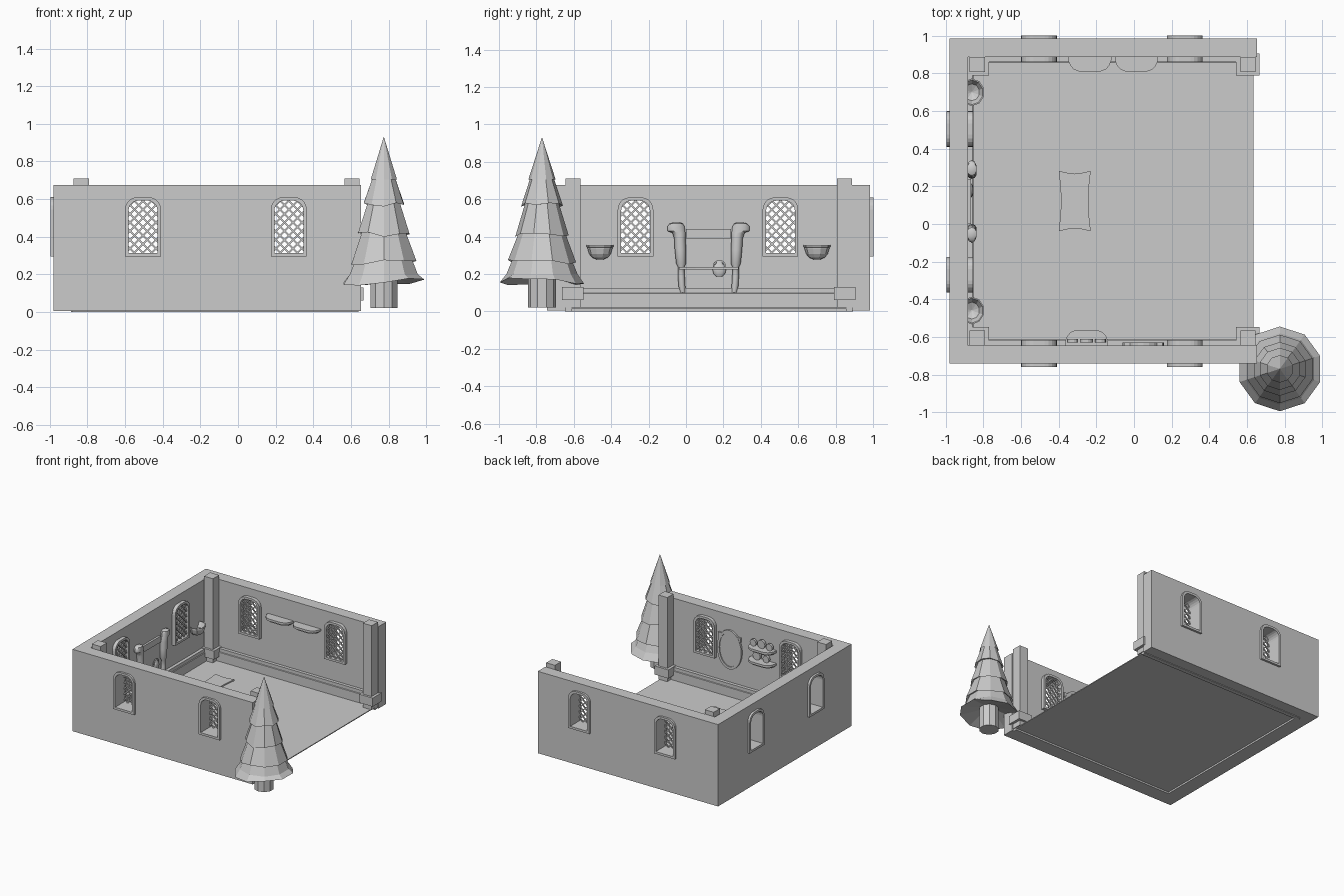
import bpy, bmesh, math, random

if "Cube" in bpy.data.objects:
    bpy.data.objects.remove(bpy.data.objects["Cube"])

random.seed(4)
GREY = bpy.data.materials.new("plain grey")
GREY.diffuse_color = (0.6, 0.6, 0.6, 1)
GREY.use_nodes = True
GREY.node_tree.nodes["Principled BSDF"].inputs["Base Color"].default_value = GREY.diffuse_color


def finish(name, bm, smooth=False):
    bmesh.ops.remove_doubles(bm, verts=bm.verts, dist=1e-5)
    bmesh.ops.recalc_face_normals(bm, faces=bm.faces)
    for f in bm.faces:
        f.smooth = False
    me = bpy.data.meshes.new(name)
    bm.to_mesh(me)
    bm.free()
    me.materials.append(GREY)
    ob = bpy.data.objects.new(name, me)
    bpy.context.collection.objects.link(ob)
    if smooth:
        bpy.ops.object.select_all(action='DESELECT')
        ob.select_set(True)
        bpy.context.view_layer.objects.active = ob
        bpy.ops.object.shade_smooth_by_angle(angle=math.radians(40))
    return ob


def slab(name, loops, a, b, place):
    """Filled outlines (inner loops are holes) from depth a to b, put in the room by place(u, v, w)."""
    cu = bpy.data.curves.new(name, 'CURVE')
    cu.dimensions, cu.fill_mode, cu.extrude = '2D', 'BOTH', (b - a) / 2
    for loop in loops:
        sp = cu.splines.new('POLY')
        sp.points.add(len(loop) - 1)
        sp.use_cyclic_u = True
        for p, (u, v) in zip(sp.points, loop):
            p.co = (u, v, 0, 1)
    tmp = bpy.data.objects.new("tmp", cu)
    bpy.context.collection.objects.link(tmp)
    dg = bpy.context.evaluated_depsgraph_get()
    me = bpy.data.meshes.new_from_object(tmp.evaluated_get(dg))
    bm = bmesh.new()
    bm.from_mesh(me)
    bpy.data.objects.remove(tmp)
    bpy.data.meshes.remove(me)
    for v in bm.verts:
        v.co = place(v.co.x, v.co.y, v.co.z + (a + b) / 2)
    return finish(name, bm)


def box(name, x0, x1, y0, y1, z0, z1):
    bm = bmesh.new()
    bmesh.ops.create_cube(bm, size=1)
    for v in bm.verts:
        v.co = (x0 + (v.co.x + .5) * (x1 - x0), y0 + (v.co.y + .5) * (y1 - y0),
                z0 + (v.co.z + .5) * (z1 - z0))
    return finish(name, bm)


def loft(name, rings, n, smooth=False, jitter=None):
    """Stack of horizontal ellipses (x, y, z, rx, ry), closed at both ends."""
    bm = bmesh.new()
    prev = None
    for k, (x, y, z, rx, ry) in enumerate(rings):
        ring = []
        for i in range(n):
            t = math.pi / 2 + 2 * math.pi * i / n
            dz = jitter(k, i) if jitter else 0
            ring.append(bm.verts.new((x + rx * math.cos(t), y + ry * math.sin(t), z + dz)))
        if prev:
            for i in range(n):
                bm.faces.new((prev[i], prev[(i + 1) % n], ring[(i + 1) % n], ring[i]))
        else:
            bm.faces.new(ring)
        prev = ring
    bm.faces.new(prev)
    return finish(name, bm, smooth)


def rect(u0, u1, v0, v1):
    return [(u0, v0), (u1, v0), (u1, v1), (u0, v1)]


def ellipse(u, v, a, b, n=20):
    return [(u + a * math.cos(2 * math.pi * i / n), v + b * math.sin(2 * math.pi * i / n)) for i in range(n)]


def arch(c, inset):
    h, r = .095 - inset, .065 - inset * .6
    lo, hi = .295 + inset, .61 - inset
    pts = [(c - h, lo), (c + h, lo)]
    for s, a0 in ((1, 0), (-1, 90)):
        for i in range(6):
            t = math.radians(a0 + 18 * i)
            pts.append((c + s * (h - r) + r * math.cos(t), hi - r + r * math.sin(t)))
    return pts


def clip(poly, a, b, c):
    """Keep the part of a convex polygon where a*u + b*v <= c."""
    out = []
    for p, q in zip(poly, poly[1:] + poly[:1]):
        dp, dq = a * p[0] + b * p[1] - c, a * q[0] + b * q[1] - c
        if dp <= 0:
            out.append(p)
        if dp * dq < 0:
            t = dp / (dp - dq)
            out.append((p[0] + t * (q[0] - p[0]), p[1] + t * (q[1] - p[1])))
    return out


# Walls: w runs inward from the outer face
front = lambda u, v, w: (u, -.742 + w, v)
back = lambda u, v, w: (u, .985 - w, v)
left = lambda u, v, w: (-.98 + w, u, v)
flat = lambda u, v, w: (u, v, w)
WALLS = (("front", front, -.98, .653, (-.505, .27)),
         ("back", back, -.98, .653, (-.505, .27)),
         ("left", left, -.645, .888, (-.27, .505)))
for wn, place, u0, u1, centres in WALLS:
    slab(wn + "_wall", [rect(u0, u1, .005, .675)] + [arch(c, .009) for c in centres], 0, .097, place)
    for c in centres:
        slab(wn + "_window_frame", [arch(c, 0), arch(c, .018)], -.017, .125, place)
        for s in (1, -1):                       # crossing lattice bars
            bars = []
            for k in range(-8, 9):
                m = c + s * .4525 + k * .046
                bar = clip(clip(arch(c, .014), 1, s, m + .0065), -1, -s, -m + .0065)
                if len(bar) > 2:
                    bars.append(bar)
            slab(wn + "_window_lattice", bars, .1 + .003 * s, .108 + .003 * s, place)

# Floor, set slightly above the bottom of the skirting
box("floor", -.875, .635, -.635, .88, .014, .021)

# Skirting with a small step near the top
skirt = [(0, 0), (.035, 0), (.035, .095), (.03, .098), (.03, .125), (0, .125)]
slab("front_skirting", [skirt], -.88, .64, lambda u, v, w: (w, -.648 + u, v))
slab("back_skirting", [skirt], -.88, .64, lambda u, v, w: (w, .892 - u, v))
slab("left_skirting", [skirt], -.64, .88, lambda u, v, w: (-.887 + u, w, v))

# Corner posts with base blocks
for x in (-.833, .605):
    for y in (-.605, .848):
        box("corner_post", x - .04, x + .04, y - .04, y + .04, .02, .71)
        box("post_base", x - .062, x + .062, y - .058, y + .058, .06, .13)

# Table top with concave sides
top = []
for sx, sy, flip in ((1, 1, 0), (-1, 1, 1), (-1, -1, 0), (1, -1, 1)):
    quarter = [(.073, 0), (.075, .07), (.085, .16), (.04, .15), (0, .145)]
    pts = [(-.315 + sx * x, .122 + sy * y) for x, y in quarter]
    top += (pts[::-1] if flip else pts)[:-1]
slab("table_top", [top], .225, .238, flat)

# Left wall: two half bowls
for y in (-.46, .70):
    prof = [(.018, .278), (.042, .288), (.058, .308), (.066, .335), (.067, .343), (.073, .344),
            (.073, .355), (.066, .355), (.045, .315), (.004, .295)]
    loft("wall_bowl", [(-.862, y, z, r * .92, r) for r, z in prof], 10)

# Left wall: fireplace surround with scrolled uprights
prof = [(.10, .137, .014), (.135, .142, .018), (.19, .145, .018), (.235, .146, .016), (.255, .146, .026),
        (.33, .15, .03), (.39, .153, .03), (.42, .158, .035), (.43, .172, .047), (.455, .174, .046),
        (.47, .172, .034), (.476, .17, .015)]
for s in (-1, 1):
    loft("fireplace_upright", [(-.862, .12 + s * d, z, min(r, .027), r) for z, d, r in prof], 10, True)
box("fireplace_top_rail", -.888, -.866, 0, .24, .39, .44)
loft("kettle", [(-.866, .178, z, r * .4, r) for z, r in
                ((.188, .018), (.2, .03), (.225, .037), (.245, .03), (.255, .018), (.27, .012))], 10, True)
slab("kettle_handle", [ellipse(.178, .245, .034, .03), ellipse(.178, .245, .026, .022)], -.87, -.862,
     lambda u, v, w: (w, u, v))


# Back wall: two rounded shelves, front wall: two shelves with plates
def shelf(name, c, y, s, z, depth, thick):
    half = [(.115, 0), (.114, .3), (.103, .62), (.085, .86), (.055, 1)]
    out = [(c + x, y + s * depth * d) for x, d in half] + [(c - x, y + s * depth * d) for x, d in half[::-1]]
    slab(name, [out], z - thick, z, flat)
    low = [(c + (u - c) * .85, y + (v - y) * .8) for u, v in out]
    slab(name + "_underside", [low], z - thick - .014, z - thick, flat)


shelf("back_shelf", -.235, .892, -1, .515, .082, .018)
shelf("back_shelf", .013, .892, -1, .515, .082, .018)
for z, xs in ((.495, (-.325, -.253, -.178)), (.39, (-.295, -.21))):
    shelf("front_shelf", -.252, -.648, 1, z, .085, .018)
    for i, x in enumerate(xs):
        r = .034 if i == 1 else .028
        slab("plate", [ellipse(x, z + r - .002, r, r, 14)], .112, .132, front)

# Front wall: oval mirror
slab("mirror_frame", [ellipse(.05, .395, .11, .16, 24), ellipse(.05, .395, .09, .138, 24)], .095, .113, front)
slab("mirror_glass", [ellipse(.05, .395, .095, .143, 24)], .095, .106, front)
for s in (-1, 1):
    slab("mirror_corner", [rect(.05 + s * .08 - .022, .05 + s * .08 + .022, .48, .515)], .095, .111, front)

# Low-poly fir tree with ragged tiers
tx, ty = .775, -.77
prof = [(.02, .075), (.2, .075), (.16, .225), (.2, .19), (.285, .155), (.262, .182), (.425, .122),
        (.412, .143), (.585, .088), (.567, .112), (.715, .062), (.705, .073), (.93, .0005)]
rag = {(k, i): random.uniform(-.022, .022) * (1 if k == 2 else .7)
       for k in (2, 5, 7, 9) for i in range(10)}
loft("fir_tree", [(tx, ty, z, r, r) for z, r in prof], 10, jitter=lambda k, i: rag.get((k, i), 0))
